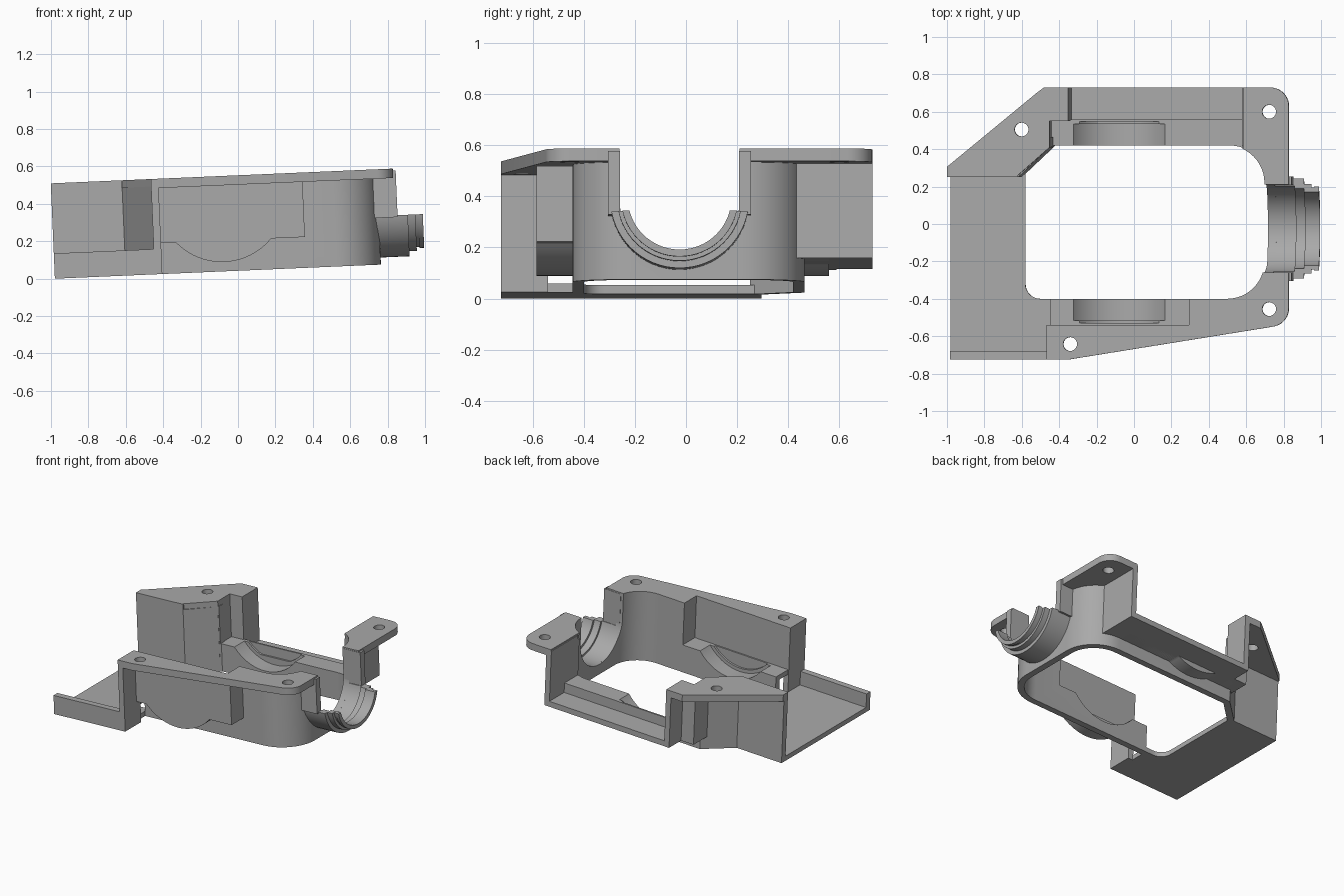
import bpy, bmesh, math
from mathutils import Matrix, Vector

cube = bpy.data.objects.get("Cube")
if cube:
    bpy.data.objects.remove(cube, do_unlink=True)

grey = bpy.data.materials.new("plain_grey")
grey.use_nodes = True
COLOUR = (0.4, 0.4, 0.4, 1)
grey.diffuse_color = COLOUR
grey.node_tree.nodes["Principled BSDF"].inputs["Base Color"].default_value = COLOUR

TOP, UNDER, LEDGE = 0.51, 0.46, 0.2      # flange top, flange underside, ledge height
parts, cutters = [], []


def finish(name, bm, cutter=False):
    bmesh.ops.recalc_face_normals(bm, faces=bm.faces)
    mesh = bpy.data.meshes.new(name)
    bm.to_mesh(mesh)
    bm.free()
    mesh.materials.append(grey)
    obj = bpy.data.objects.new(name, mesh)
    bpy.context.collection.objects.link(obj)
    obj.hide_render = cutter
    (cutters if cutter else parts).append(obj)
    return obj


def prism(name, outline, lo, hi, axis="z", cutter=False):
    """Extrude a flat outline between lo and hi along an axis."""
    place = {"z": lambda a, b, c: (a, b, c),
             "y": lambda a, b, c: (a, c, b),
             "x": lambda a, b, c: (c, a, b)}[axis]
    bm = bmesh.new()
    face = bm.faces.new([bm.verts.new(place(a, b, lo)) for a, b in outline])
    new = bmesh.ops.extrude_face_region(bm, geom=[face])["geom"]
    shift = Vector(place(0, 0, hi - lo))
    bmesh.ops.translate(bm, vec=shift, verts=[v for v in new if isinstance(v, bmesh.types.BMVert)])
    return finish(name, bm, cutter)


def rect(x0, x1, y0, y1):
    return [(x0, y0), (x1, y0), (x1, y1), (x0, y1)]


def box(name, x, y, z, cutter=False):
    return prism(name, rect(*x, *y), *z, cutter=cutter)


def arc(cx, cy, r, start, end, n=24):
    angles = [math.radians(start + (end - start) * i / n) for i in range(n + 1)]
    return [(cx + r * math.cos(a), cy + r * math.sin(a)) for a in angles]


def cut(obj, *tools):
    for tool in tools:
        mod = obj.modifiers.new("cut", "BOOLEAN")
        mod.operation, mod.solver, mod.object = "DIFFERENCE", "EXACT", tool
        bpy.context.view_layer.objects.active = obj
        bpy.ops.object.modifier_apply(modifier=mod.name)


def strip(path, thick):
    """Closed outline of a wall that runs along a path, thickened to its right."""
    pts = [Vector(p) for p in path]
    outer = []
    for i, p in enumerate(pts):
        normals = []
        for a, b in ((i - 1, i), (i, i + 1)):
            if a >= 0 and b < len(pts):
                d = (pts[b] - pts[a]).normalized()
                normals.append(Vector((d.y, -d.x)))
        n = sum(normals, Vector((0, 0))).normalized()
        outer.append(tuple(p + n * thick / n.dot(normals[0])))
    return list(path) + outer[::-1]


def saddle_outline(x0, x1, base, top):
    """Ledge section with a round bulge below it."""
    half = math.degrees(math.acos((SADDLE[1] - base) / 0.34))
    return ([(x0, top), (x0, base)] + arc(*SADDLE, 0.34, -90 - half, -90 + half)
            + [(x1, base), (x1, top)])


SADDLE = (-0.07, 0.39)
BORE = (-0.025, 0.31)

# Cutters
inner_corners = arc(0.52, -0.2, 0.2, -90, 0, 12) + arc(0.52, 0.22, 0.2, 0, 90, 12)
opening = prism("opening_cutter", [(-0.5, -0.4)] + inner_corners
                + [(-0.42, 0.42), (-0.6, 0.26)], -0.1, 1, cutter=True)
slot = prism("bore_slot_cutter", [(BORE[0] - 0.235, 0.7)] + arc(*BORE, 0.235, 180, 360)
             + [(BORE[0] + 0.235, 0.7)], 0.6, 0.9, "x", True)
saddle = prism("saddle_cutter", arc(*SADDLE, 0.31, 0, 360, 64)[:-1], -0.515, 0.535, "y", True)
saddle_step = prism("saddle_step_cutter", arc(*SADDLE, 0.285, 0, 360, 64)[:-1],
                    -0.53, 0.548, "y", True)
front_pocket = box("front_pocket_cutter", (-0.7, 0.315), (-0.54, -0.3), (LEDGE, 0.7), True)
back_gap = box("back_gap_cutter", (-0.425, 0.6), (0.3, 0.6), (LEDGE, 0.7), True)
holes = [prism("hole_cutter", arc(x, y, 0.037, 0, 360)[:-1], 0.4, 0.6, cutter=True)
         for x, y in ((-0.58, 0.505), (0.745, 0.6), (0.745, -0.455), (-0.32, -0.642))]

# Wall around the opening
path = [(-0.44, -0.4)] + inner_corners + [(-0.42, 0.42), (-0.6, 0.25), (-0.98, 0.25)]
wall = prism("surround_wall", strip(path, 0.045), 0, UNDER + 0.01)
cut(wall, front_pocket, back_gap, slot, saddle)

# Tray floor, lip and rib beside it
prism("tray_floor", [(-0.98, -0.725), (-0.44, -0.725), (-0.44, -0.4)]
      + arc(-0.5, -0.32, 0.08, 270, 180, 8) + [(-0.58, 0.28), (-0.98, 0.28)], 0, 0.035)
box("tray_lip", (-0.98, -0.42), (-0.725, -0.68), (0, 0.135))
box("front_rib", (-0.445, -0.405), (-0.725, -0.54), (0, TOP - 0.01))

# Front pocket with its bearing saddle
pocket = prism("front_pocket", saddle_outline(-0.44, 0.365, 0.165, UNDER + 0.01),
               -0.585, -0.4, "y")
cut(pocket, front_pocket, saddle, saddle_step)

# Back ledge with its bearing saddle, and the shelf behind it
ledge = prism("back_ledge", saddle_outline(-0.44, 0.61, 0.09, LEDGE), 0.42, 0.56, "y")
cut(ledge, saddle, saddle_step)
shelf = box("back_shelf", (-0.35, 0.64), (0.45, 0.73), (0.09, 0.13))
cut(shelf, saddle)
box("back_post", (0.6, 0.64), (0.42, 0.73), (0.09, TOP - 0.01))
prism("stepped_back_rib", strip([(-0.43, 0.41), (-0.43, 0.55), (-0.33, 0.55), (-0.33, 0.73)],
                                -0.04), 0.09, TOP - 0.01)

# Flanges
front_flange = prism("front_flange", [(-0.445, -0.725), (-0.33, -0.725)]
                     + arc(0.75, -0.45, 0.1, -81, 0, 10)
                     + [(0.85, -0.26), (0.5, -0.26), (-0.445, -0.26)], UNDER, TOP)
cut(front_flange, opening, front_pocket, slot, holes[2], holes[3])
corner_flange = prism("back_corner_flange", [(0.605, 0.205), (0.85, 0.205)]
                      + arc(0.75, 0.63, 0.1, 0, 90, 10) + [(0.605, 0.73)], UNDER, TOP)
cut(corner_flange, opening, slot, holes[1])
back_flange = prism("back_flange", [
    (-0.98, 0.25), (-0.98, 0.305), (-0.5, 0.7), (-0.46, 0.73), (-0.33, 0.73), (-0.33, 0.55),
    (-0.43, 0.55), (-0.43, 0.41), (-0.6, 0.26), (-0.6, 0.25)], UNDER, TOP)
cut(back_flange, holes[0])

# Slot sides above the half collar
for side, y in (("right", -0.305), ("left", 0.208)):
    box(side + "_slot_side", (0.73, 0.865), (y, y + 0.047), (0.25, TOP - 0.01))

# Stepped half collar, lathed then cut open at the top
profile = [(0.73, 0.235), (0.87, 0.235), (0.87, 0.22), (0.92, 0.22), (0.92, 0.203),
           (1.0, 0.203), (1.0, 0.23), (0.975, 0.23), (0.975, 0.225), (0.96, 0.225),
           (0.96, 0.245), (0.92, 0.245), (0.92, 0.272), (0.73, 0.272)]
bm = bmesh.new()
ring = [bm.verts.new((x, BORE[0], BORE[1] + r)) for x, r in profile]
section = bm.faces.new(ring)
bmesh.ops.spin(bm, geom=[section], cent=(0, *BORE), axis=(1, 0, 0),
               angle=math.tau, steps=64, use_merge=False, use_duplicate=False)
caps = [f for f in bm.faces if len(f.verts) > 4]
bmesh.ops.delete(bm, geom=caps, context="FACES_ONLY")
bmesh.ops.remove_doubles(bm, verts=bm.verts, dist=0.0005)
collar = finish("half_collar", bm)
cut(collar, box("collar_top_cutter", (0.5, 1.2), (-0.5, 0.5), (0.26, 0.8), True))

# Remove cutters, then tilt every part slightly
for tool in cutters:
    bpy.data.objects.remove(tool, do_unlink=True)
tilt = Matrix.Translation((0, 0, 0.042)) @ Matrix.Rotation(math.radians(-2.47), 4, "Y")
bpy.ops.object.select_all(action="DESELECT")
for part in parts:
    part.data.transform(tilt)
    part.select_set(True)
bpy.context.view_layer.objects.active = parts[0]
bpy.ops.object.shade_smooth_by_angle(angle=math.radians(30))
